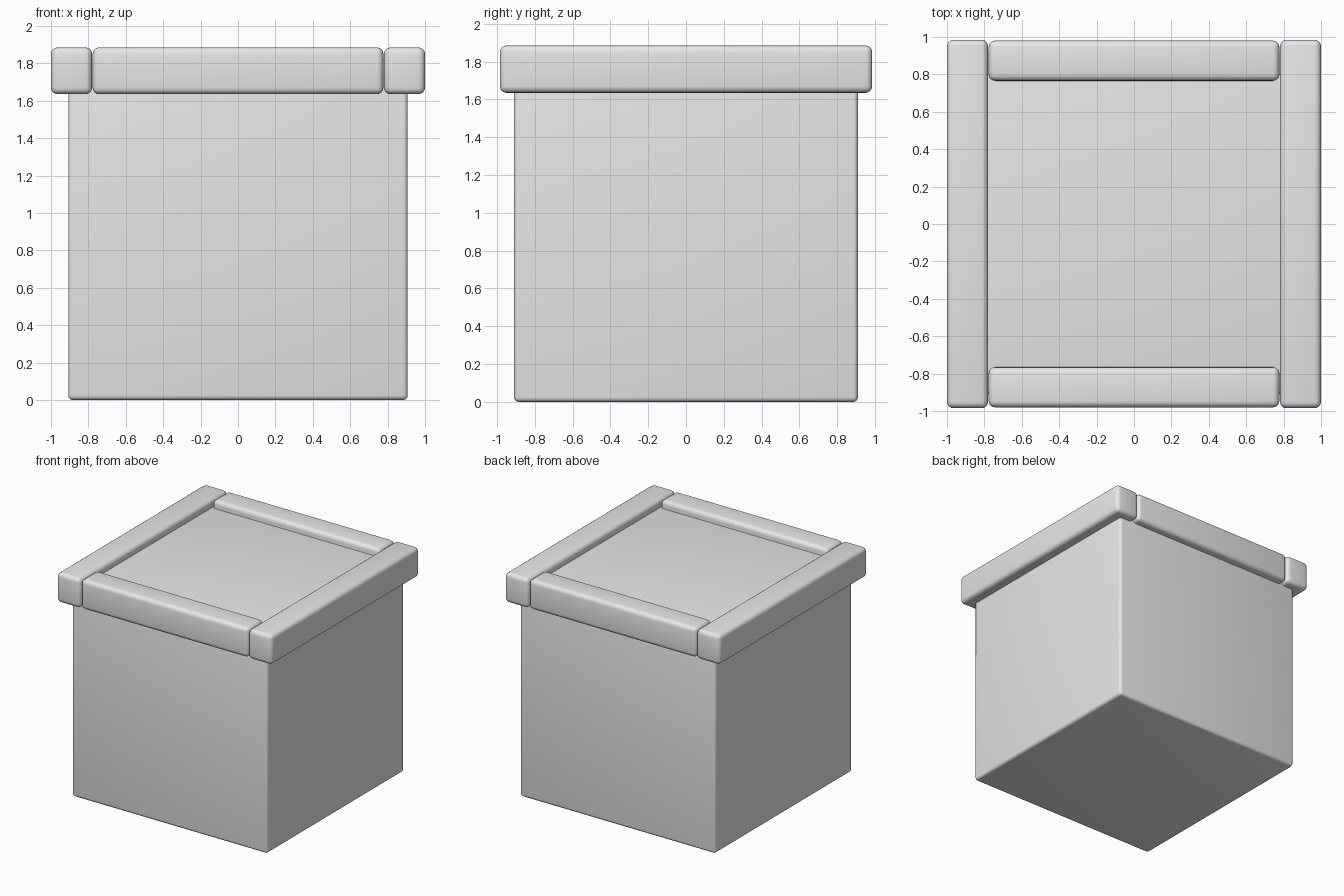
import bpy
import math

default = bpy.data.objects.get("Cube")
if default:
    bpy.data.objects.remove(default, do_unlink=True)

# One plain grey for the whole model
GREY = (0.8, 0.8, 0.8, 1.0)
grey = bpy.data.materials.new("plain_grey")
grey.use_nodes = True
grey.diffuse_color = GREY
grey.node_tree.nodes["Principled BSDF"].inputs["Base Color"].default_value = GREY


def rounded_box(name, size, centre, radius):
    """Box with softly rounded edges."""
    bpy.ops.mesh.primitive_cube_add(size=1, location=centre)
    box = bpy.context.object
    box.name = name
    box.scale = size
    bpy.ops.object.transform_apply(location=False, rotation=False, scale=True)
    bevel = box.modifiers.new("rounded_edges", "BEVEL")
    bevel.width = radius
    bevel.segments = 4
    bpy.ops.object.modifier_apply(modifier=bevel.name)
    bpy.ops.object.shade_smooth_by_angle(angle=math.radians(35))
    box.data.materials.append(grey)
    return box


# Main block
BODY_HEIGHT = 1.82
rounded_box("body", (1.815, 1.82, BODY_HEIGHT), (0, 0, BODY_HEIGHT / 2), 0.025)

# Raised rim: long side rails, with shorter rails fitted between them
RIM_HEIGHT = 0.25
RIM_Z = 1.76
for side, label in ((1, "left"), (-1, "right")):
    rounded_box(label + "_rail", (0.22, 1.97, RIM_HEIGHT),
                (side * 0.89, 0, RIM_Z), 0.035)
for side, label in ((-1, "front"), (1, "back")):
    rounded_box(label + "_rail", (1.555, 0.215, RIM_HEIGHT),
                (0, side * 0.873, RIM_Z), 0.035)
